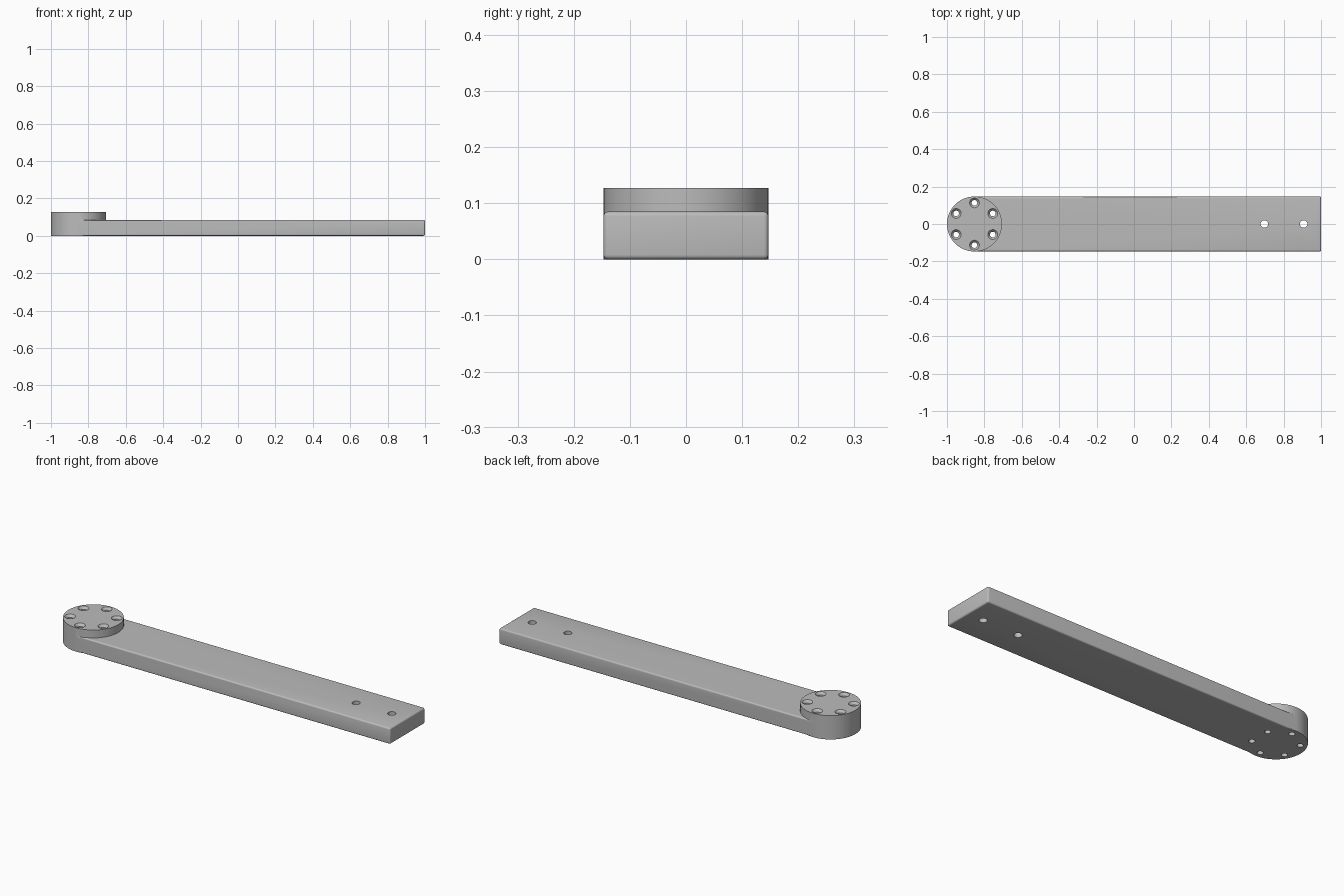
import bpy, bmesh, math
from mathutils import Matrix

if "Cube" in bpy.data.objects:
    bpy.data.objects.remove(bpy.data.objects["Cube"], do_unlink=True)

R = 0.147            # half width of the arm and radius of the hub
HUB_X = R - 1
ARM_H, HUB_H = 0.085, 0.127

grey = bpy.data.materials.new("plain grey")
grey.use_nodes = True
colour = (0.5, 0.5, 0.5, 1)
grey.diffuse_color = colour
grey.node_tree.nodes["Principled BSDF"].inputs["Base Color"].default_value = colour


def make_object(name, bm):
    mesh = bpy.data.meshes.new(name)
    bm.to_mesh(mesh)
    bm.free()
    mesh.materials.append(grey)
    obj = bpy.data.objects.new(name, mesh)
    bpy.context.collection.objects.link(obj)
    return obj


def cone(bm, x, y, z0, z1, r0, r1, sides):
    place = Matrix.Translation((x, y, (z0 + z1) / 2))
    bmesh.ops.create_cone(bm, cap_ends=True, segments=sides, radius1=r0,
                          radius2=r1, depth=z1 - z0, matrix=place)


def boolean(target, other, operation):
    mod = target.modifiers.new(operation.lower(), 'BOOLEAN')
    mod.operation, mod.solver, mod.object = operation, 'EXACT', other
    bpy.context.view_layer.objects.active = target
    bpy.ops.object.modifier_apply(modifier=mod.name)
    bpy.data.objects.remove(other, do_unlink=True)


# Flat arm with rounded edges, left square where it enters the hub
bm = bmesh.new()
bmesh.ops.create_cube(bm, size=1, matrix=Matrix.Translation(
    ((HUB_X + 1) / 2, 0, ARM_H / 2)) @ Matrix.Diagonal((1 - HUB_X, 2 * R, ARM_H, 1)))
edges = [e for e in bm.edges if any(v.co.x > 0 for v in e.verts)]
bmesh.ops.bevel(bm, geom=edges, offset=0.008, segments=4, profile=0.5, affect='EDGES')
arm = make_object("arm", bm)

# Round hub that stands higher than the arm
bm = bmesh.new()
cone(bm, HUB_X, 0, 0, HUB_H, R, R, 96)
boolean(arm, make_object("hub", bm), 'UNION')

# Ring of countersunk screw holes through the hub
for i in range(6):
    angle = math.radians(30 + 60 * i)
    x, y = HUB_X + 0.113 * math.cos(angle), 0.113 * math.sin(angle)
    bm = bmesh.new()
    cone(bm, x, y, -0.05, HUB_H + 0.05, 0.015, 0.015, 32)
    boolean(arm, make_object("screw_hole", bm), 'DIFFERENCE')
    bm = bmesh.new()
    cone(bm, x, y, HUB_H - 0.015, HUB_H + 0.003, 0.013, 0.029, 32)
    boolean(arm, make_object("countersink", bm), 'DIFFERENCE')

# Two plain holes near the far end
for x in (0.697, 0.907):
    bm = bmesh.new()
    cone(bm, x, 0, -0.05, ARM_H + 0.05, 0.02, 0.02, 32)
    boolean(arm, make_object("end_hole", bm), 'DIFFERENCE')

# Smooth the curved walls and keep the rims sharp
arm.name = "arm_with_hub"
arm.select_set(True)
bpy.context.view_layer.objects.active = arm
bpy.ops.object.shade_smooth_by_angle(angle=math.radians(30))
